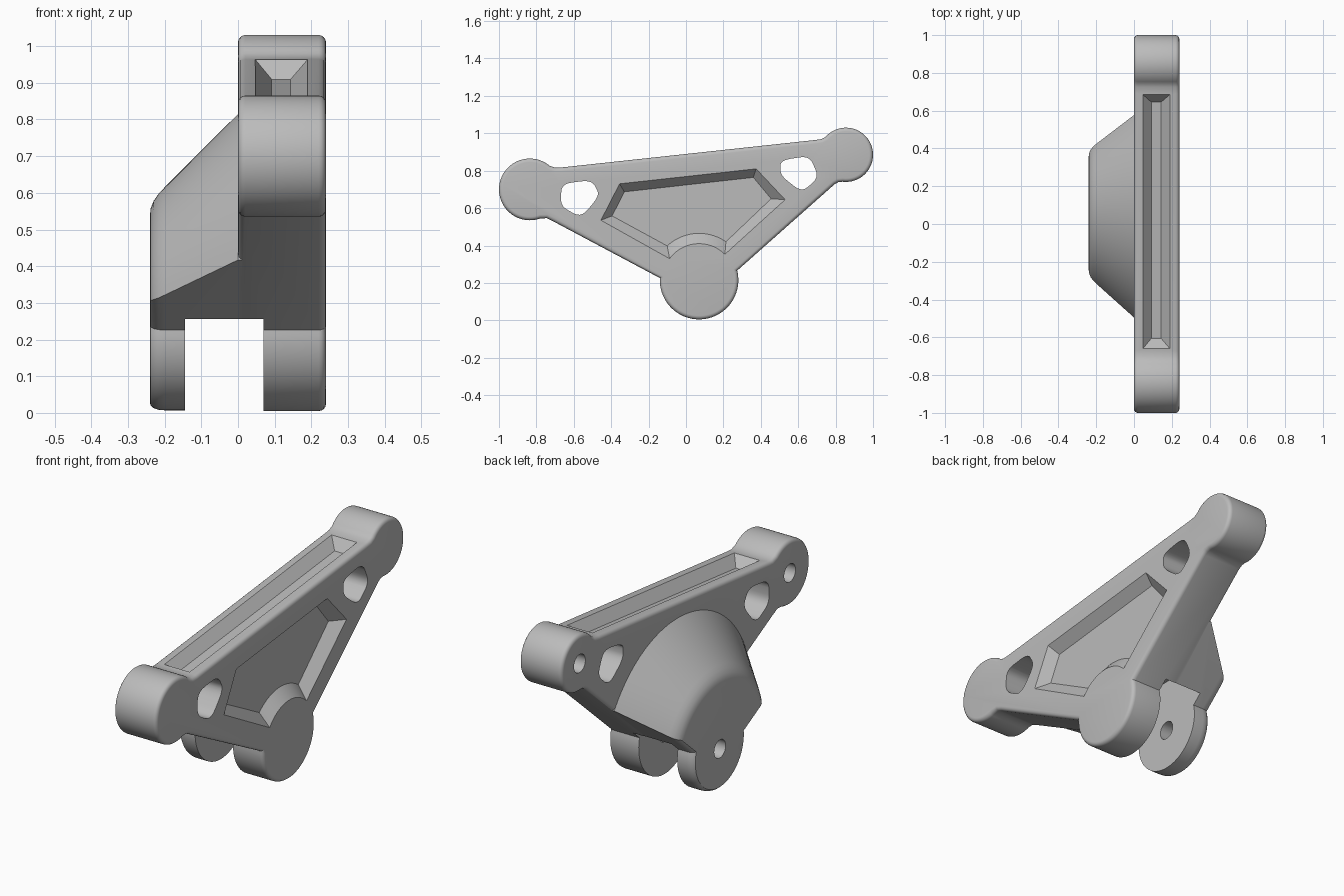
import bpy, bmesh
from math import cos, sin, acos, radians, degrees

if "Cube" in bpy.data.objects:
    bpy.data.objects.remove(bpy.data.objects["Cube"])

grey = bpy.data.materials.new("plain grey")
grey.use_nodes = True
grey.diffuse_color = (0.5, 0.5, 0.5, 1)
grey.node_tree.nodes["Principled BSDF"].inputs["Base Color"].default_value = (0.5, 0.5, 0.5, 1)

# Pivot centres (y, z) and radii
FRONT, R_FRONT = (-0.835, 0.70), 0.165
REAR, R_REAR = (0.855, 0.885), 0.145
LOW, R_LOW = (0.07, 0.215), 0.21


def arc(centre, r, a0, a1, n):
    angles = [radians(a0 + (a1 - a0) * i / n) for i in range(n + 1)]
    return [(centre[0] + r * cos(a), centre[1] + r * sin(a)) for a in angles]


def rounded(points, k=0.35, n=5):
    """Round every corner of a polygon with a small curve."""
    out = []
    for i, p in enumerate(points):
        a, c = points[i - 1], points[(i + 1) % len(points)]
        s = [p[j] + (a[j] - p[j]) * k for j in (0, 1)]
        e = [p[j] + (c[j] - p[j]) * k for j in (0, 1)]
        for m in range(n + 1):
            t = m / n
            out.append(tuple((1 - t) ** 2 * s[j] + 2 * t * (1 - t) * p[j] + t * t * e[j]
                             for j in (0, 1)))
    return out


def at_x(x, outline):
    return [(x, y, z) for y, z in outline]


def loft(name, sections, bevel=0):
    """Skin matching loops into a closed solid, optionally rounding the end rims."""
    bm = bmesh.new()
    rings = [[bm.verts.new(p) for p in s] for s in sections]
    n = len(rings[0])
    for a, b in zip(rings, rings[1:]):
        for i in range(n):
            j = (i + 1) % n
            bm.faces.new((a[i], a[j], b[j], b[i]))
    caps = [bm.faces.new(rings[0]), bm.faces.new(rings[-1])]
    bmesh.ops.recalc_face_normals(bm, faces=bm.faces)
    if bevel:
        rim = [e for f in caps for e in f.edges]
        bmesh.ops.bevel(bm, geom=rim, offset=bevel, segments=4, profile=0.5,
                        affect='EDGES', clamp_overlap=False)
    mesh = bpy.data.meshes.new(name)
    bm.to_mesh(mesh)
    bm.free()
    mesh.materials.append(grey)
    obj = bpy.data.objects.new(name, mesh)
    bpy.context.collection.objects.link(obj)
    return obj


def prism(name, outline, x0, x1, bevel=0):
    return loft(name, [at_x(x0, outline), at_x(x1, outline)], bevel)


def combine(target, tool, operation):
    """Apply a boolean and discard the tool."""
    mod = target.modifiers.new("boolean", 'BOOLEAN')
    mod.operation, mod.object, mod.solver = operation, tool, 'EXACT'
    bpy.context.view_layer.objects.active = target
    bpy.ops.object.modifier_apply(modifier=mod.name)
    bpy.data.objects.remove(tool)


# Main plate: three round ends joined by straight web edges
outline = (arc(FRONT, R_FRONT, 50, 290, 48) + [(-0.745, 0.546), (-0.715, 0.532)]
           + arc(LOW, R_LOW, 177, 374, 48) + [(0.795, 0.728), (0.815, 0.739)]
           + arc(REAR, R_REAR, -97, 139, 48) + [(0.725, 0.969), (0.69, 0.964),
                                              (-0.67, 0.817), (-0.70, 0.816)])
body = prism("bracket_body", outline, 0, 0.24, 0.02)


# Conical boss, trimmed by the web edges and ending in the outer lug
def boss_section(x, r, inset):
    def left(rad):
        return 241.9 - degrees(acos((0.09 - inset) / rad))

    def right(rad):
        return -48.4 + degrees(acos((0.098 - inset) / rad))
    lug = R_LOW - inset
    return at_x(x, arc(LOW, r, right(r), left(r), 48)
                + arc(LOW, lug, left(lug), right(lug) + 360, 48))


boss = loft("boss", [boss_section(*s) for s in (
    (0.05, 0.6, 0.002), (0, 0.6, 0.002), (-0.2, 0.4, 0.002), (-0.216, 0.383, 0.003),
    (-0.23, 0.363, 0.008), (-0.238, 0.343, 0.015), (-0.24, 0.325, 0.022))])
combine(body, boss, 'UNION')

# Clevis gap between the two lower lugs
combine(body, prism("gap_cutter", arc(LOW, 0.268, 0, 356.25, 95), -0.145, 0.07), 'DIFFERENCE')

# Rounded windows through the plate
windows = (
    [(-0.665, 0.73), (-0.505, 0.75), (-0.46, 0.67), (-0.56, 0.55), (-0.67, 0.61)],
    [(0.505, 0.855), (0.66, 0.88), (0.71, 0.765), (0.62, 0.685), (0.505, 0.775)])
for window in windows:
    combine(body, prism("window_cutter", rounded(window), -0.05, 0.3), 'DIFFERENCE')

# Sloped pocket in the outer face, curving around the lower pivot
rim = [(0.53, 0.645), (0.375, 0.81), (-0.355, 0.73), (-0.455, 0.535)]
floor = [(0.455, 0.65), (0.36, 0.764), (-0.33, 0.687), (-0.395, 0.558)]
rim += arc(LOW, 0.195, 144, 45, 20)
floor += arc(LOW, 0.25, 133, 55, 20)
combine(body, loft("pocket_cutter", [at_x(0.26, rim), at_x(0.24, rim), at_x(0.19, floor)]),
        'DIFFERENCE')


# Tapered groove along the sloping top edge
def groove_loop(y0, y1, x0, x1, drop):
    return [(x, y, 0.8895 + 0.108 * y - drop)
            for x, y in ((x0, y0), (x1, y0), (x1, y1), (x0, y1))]


combine(body, loft("groove_cutter", [
    groove_loop(-0.66, 0.685, 0.047, 0.19, -0.02), groove_loop(-0.66, 0.685, 0.047, 0.19, 0),
    groove_loop(-0.605, 0.645, 0.092, 0.143, 0.05)]), 'DIFFERENCE')

# Blind pin holes bored from the inner side
for centre, start in ((FRONT, -0.05), (REAR, -0.05), (LOW, -0.3)):
    combine(body, prism("bore_cutter", arc(centre, 0.046, 0, 348.75, 31), start, 0.2), 'DIFFERENCE')

bpy.ops.object.select_all(action='DESELECT')
body.select_set(True)
bpy.context.view_layer.objects.active = body
bpy.ops.object.shade_smooth_by_angle(angle=radians(30))
